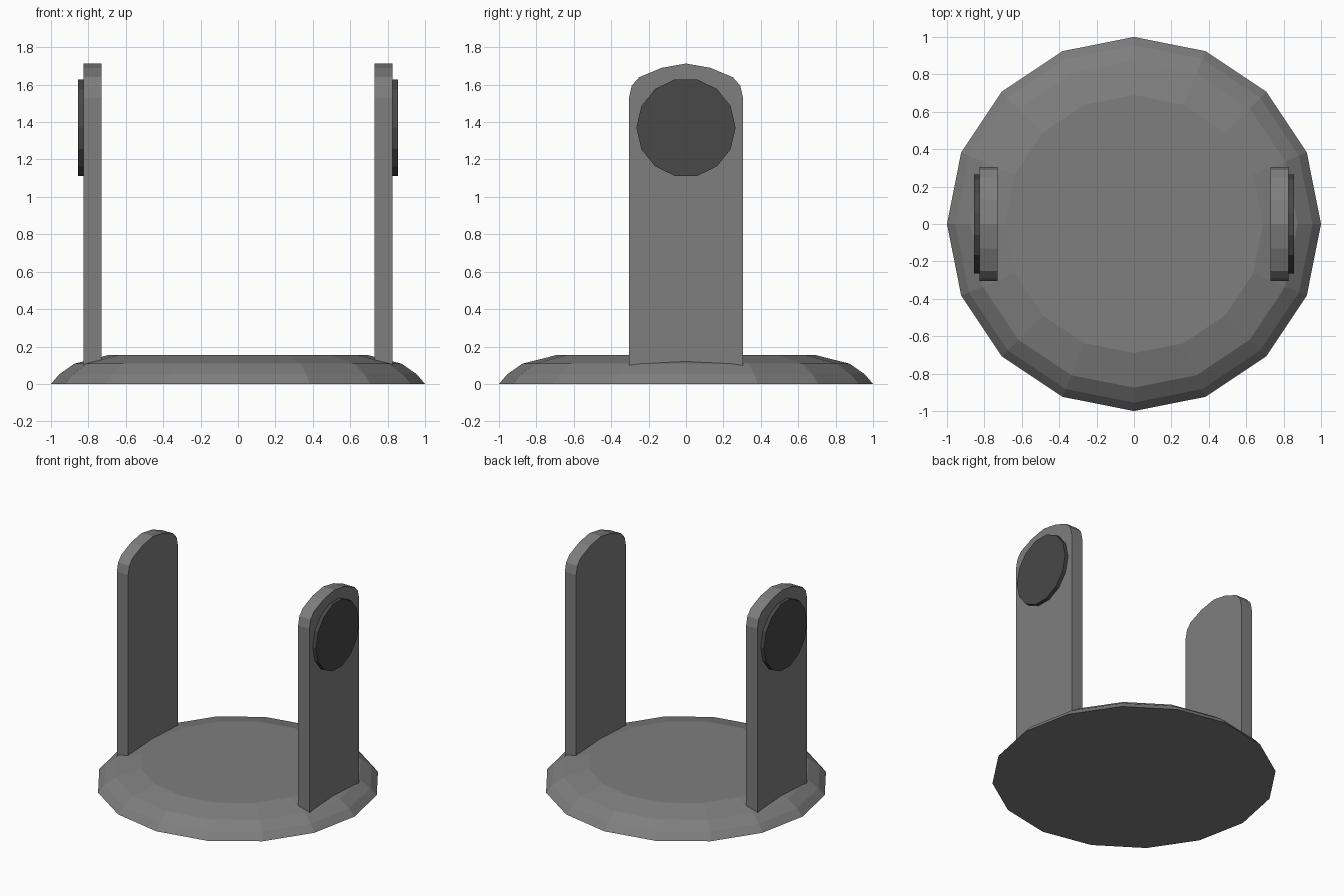
import bpy, bmesh, math

if "Cube" in bpy.data.objects:
    bpy.data.objects.remove(bpy.data.objects["Cube"])


def material(name, value):
    m = bpy.data.materials.new(name)
    m.diffuse_color = (value, value, value, 1)
    m.use_nodes = True
    m.node_tree.nodes["Principled BSDF"].inputs["Base Color"].default_value = m.diffuse_color
    return m


GREY = material("mid grey", 0.21)
DARK = material("dark grey", 0.065)


def loft(name, rings, mat):
    """Solid from a stack of matching vertex rings, capped at both ends."""
    bm = bmesh.new()
    loops = [[bm.verts.new(p) for p in ring] for ring in rings]
    n = len(loops[0])
    for a, b in zip(loops, loops[1:]):
        for i in range(n):
            j = (i + 1) % n
            bm.faces.new((a[i], a[j], b[j], b[i]))
    bm.faces.new(loops[0])
    bm.faces.new(loops[-1])
    bmesh.ops.recalc_face_normals(bm, faces=bm.faces)
    me = bpy.data.meshes.new(name)
    bm.to_mesh(me)
    bm.free()
    me.materials.append(mat)
    obj = bpy.data.objects.new(name, me)
    bpy.context.collection.objects.link(obj)
    return obj


def circle(n, r):
    return [(r * math.cos(math.tau * i / n), r * math.sin(math.tau * i / n))
            for i in range(n)]


# Domed round base with sixteen sides
base_profile = [(1.0, 0.0), (0.955, 0.052), (0.875, 0.108), (0.69, 0.155)]
loft("base", [[(x, y, z) for x, y in circle(16, r)] for r, z in base_profile], GREY)

# Upright outline: straight sides, rounded shoulders, gently arched top
half = [(0.305, 0.08), (0.305, 1.53), (0.29, 1.595), (0.25, 1.64), (0.13, 1.69)]
outline = half + [(0, 1.713)] + [(-y, z) for y, z in reversed(half)]
disc = [(y, 1.37 + z) for y, z in circle(14, 0.265)]

# Two uprights, each with a disc on its outer face
for side, s in (("left", -1), ("right", 1)):
    loft(side + "_upright",
         [[(s * x, y, z) for y, z in outline] for x in (0.73, 0.827)], GREY)
    loft(side + "_disc",
         [[(s * x, y, z) for y, z in disc] for x in (0.82, 0.855)], DARK)
